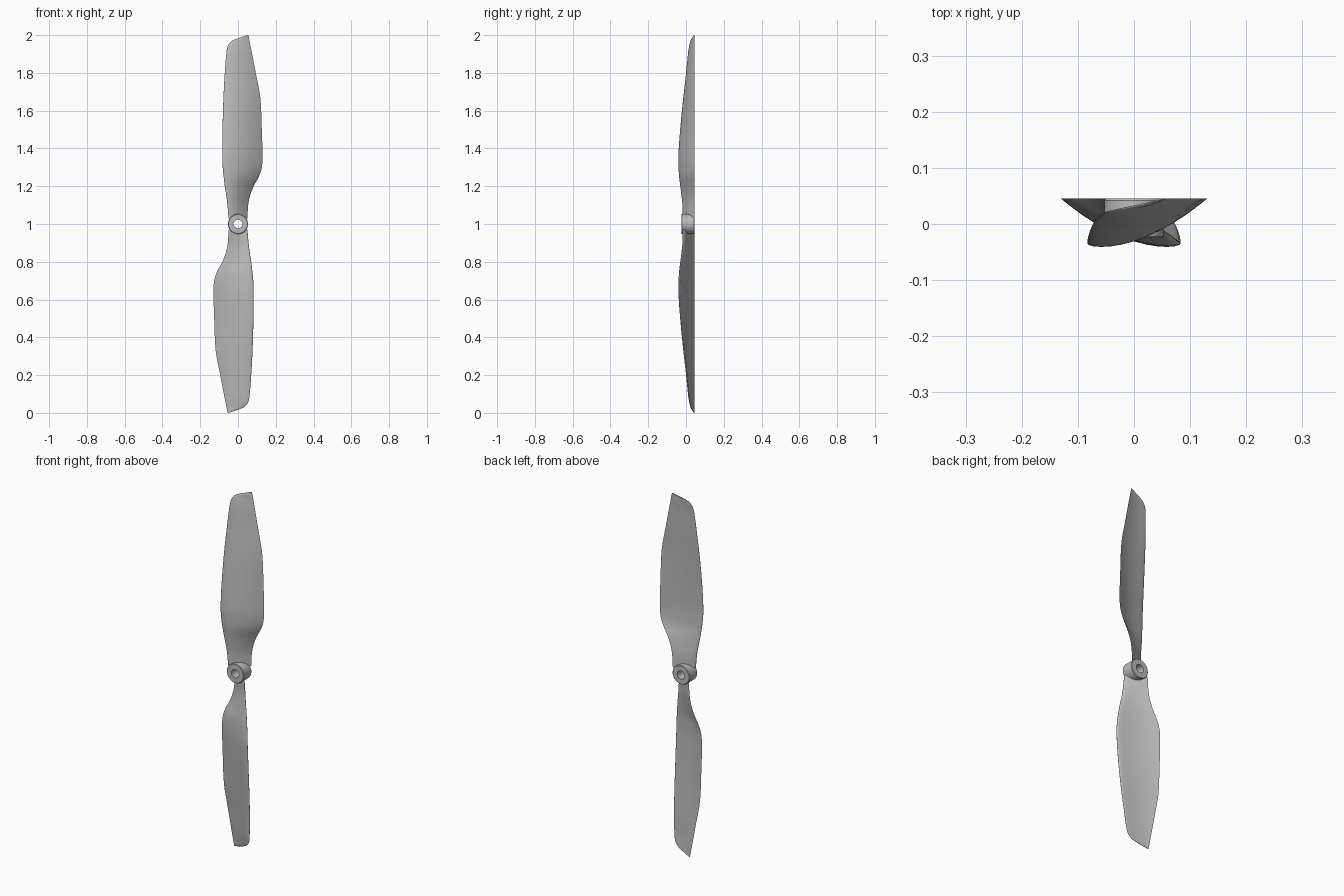
import bpy
import math
from mathutils import Matrix, Vector

cube = bpy.data.objects.get("Cube")
if cube:
    bpy.data.objects.remove(cube)

grey = bpy.data.materials.new("plain grey")
grey.use_nodes = True
GREY = (0.5, 0.5, 0.5, 1)
grey.diffuse_color = GREY
grey.node_tree.nodes["Principled BSDF"].inputs["Base Color"].default_value = GREY

BACK = 0.045      # plane of the trailing edges and the hub's rear face
CENTRE = Vector((0, 0, 1))


def make_object(name, verts, faces, angle):
    mesh = bpy.data.meshes.new(name)
    mesh.from_pydata(verts, [], faces)
    mesh.update()
    mesh.materials.append(grey)
    obj = bpy.data.objects.new(name, mesh)
    bpy.context.collection.objects.link(obj)
    bpy.ops.object.select_all(action="DESELECT")
    obj.select_set(True)
    bpy.context.view_layer.objects.active = obj
    bpy.ops.object.mode_set(mode="EDIT")
    bpy.ops.mesh.select_all(action="SELECT")
    bpy.ops.mesh.normals_make_consistent(inside=False)
    bpy.ops.object.mode_set(mode="OBJECT")
    bpy.ops.object.shade_smooth_by_angle(angle=math.radians(angle))
    return obj


# Blade stations: radius, leading x, trailing x, leading y, camber, thickness
STATIONS = [
    (0.03, -0.05, 0.05, -0.015, 0.004, 0.016),
    (0.10, -0.056, 0.054, -0.016, 0.006, 0.016),
    (0.15, -0.062, 0.064, -0.02, 0.01, 0.017),
    (0.20, -0.07, 0.083, -0.025, 0.014, 0.018),
    (0.25, -0.076, 0.11, -0.03, 0.018, 0.019),
    (0.30, -0.081, 0.126, -0.033, 0.018, 0.02),
    (0.36, -0.083, 0.13, -0.034, 0.018, 0.02),
    (0.50, -0.082, 0.126, -0.025, 0.016, 0.018),
    (0.67, -0.077, 0.118, -0.009, 0.013, 0.015),
    (0.80, -0.07, 0.094, 0.005, 0.01, 0.012),
    (0.90, -0.062, 0.075, 0.014, 0.008, 0.009),
    (0.94, -0.055, 0.067, 0.019, 0.006, 0.007),
    (0.965, -0.038, 0.062, 0.024, 0.004, 0.005),
    (0.98, -0.01, 0.059, 0.03, 0.003, 0.004),
    (1.0, 0.05, 0.055, 0.043, 0, 0.001),
]


def smooth_stations(rows, steps=4):
    """Monotone-friendly cubic interpolation between stations."""
    def slope(i, k):
        a, b = rows[max(i - 1, 0)], rows[min(i + 1, len(rows) - 1)]
        return (b[k] - a[k]) / (b[0] - a[0])
    result = []
    for i in range(len(rows) - 1):
        p, q = rows[i], rows[i + 1]
        width = q[0] - p[0]
        for s in range(steps):
            t = s / steps
            row = [p[0] + t * width]
            for k in range(1, len(p)):
                m, n = slope(i, k) * width, slope(i + 1, k) * width
                row.append(p[k] + t * m + t * t * (3 * (q[k] - p[k]) - 2 * m - n)
                           + t ** 3 * (2 * (p[k] - q[k]) + m + n))
            result.append(row)
    return result + [rows[-1]]


def section(row, count=14):
    """Closed aerofoil loop: front from nose to tail, then the back."""
    radius, lead_x, trail_x, lead_y, camber, thick = row
    front, back = [], []
    for i in range(count + 1):
        t = (i / count) ** 2 if i < 4 else i / count
        t = 0.5 * (1 - math.cos(math.pi * i / count))
        x = lead_x + (trail_x - lead_x) * t
        y = lead_y + (BACK - lead_y) * t - 4 * camber * t * (1 - t)
        half = 1.3 * thick * (math.sqrt(t) * (1 - t)) + 0.0005 * (1 - t)
        front.append((x, y - half, radius))
        back.append((x, y + half, radius))
    return front + back[-2::-1]


def build_blade(name, turn):
    loops = [section(row) for row in smooth_stations(STATIONS)]
    n = len(loops[0])
    spin = Matrix.Rotation(turn, 4, "Y")
    verts = [CENTRE + spin @ Vector(p) for loop in loops for p in loop]
    faces = [(r * n + i, r * n + (i + 1) % n, (r + 1) * n + (i + 1) % n, (r + 1) * n + i)
             for r in range(len(loops) - 1) for i in range(n)]
    faces += [tuple(range(n)), tuple(range(len(verts) - n, len(verts)))]
    make_object(name, verts, faces, 50)


build_blade("upper_blade", 0)
build_blade("lower_blade", math.pi)

# Hub: a bored, slightly chamfered ring turned around the y axis
PROFILE = [(0.023, -0.025), (0.05, -0.025), (0.053, -0.022),
           (0.053, BACK - 0.003), (0.05, BACK), (0.023, BACK)]
SIDES = 48
m = len(PROFILE)
verts = [CENTRE + Vector((r * math.cos(a), y, r * math.sin(a)))
         for a in (math.tau * s / SIDES for s in range(SIDES)) for r, y in PROFILE]
faces = [(s * m + i, s * m + (i + 1) % m,
          (s + 1) % SIDES * m + (i + 1) % m, (s + 1) % SIDES * m + i)
         for s in range(SIDES) for i in range(m)]
make_object("hub", verts, faces, 30)
